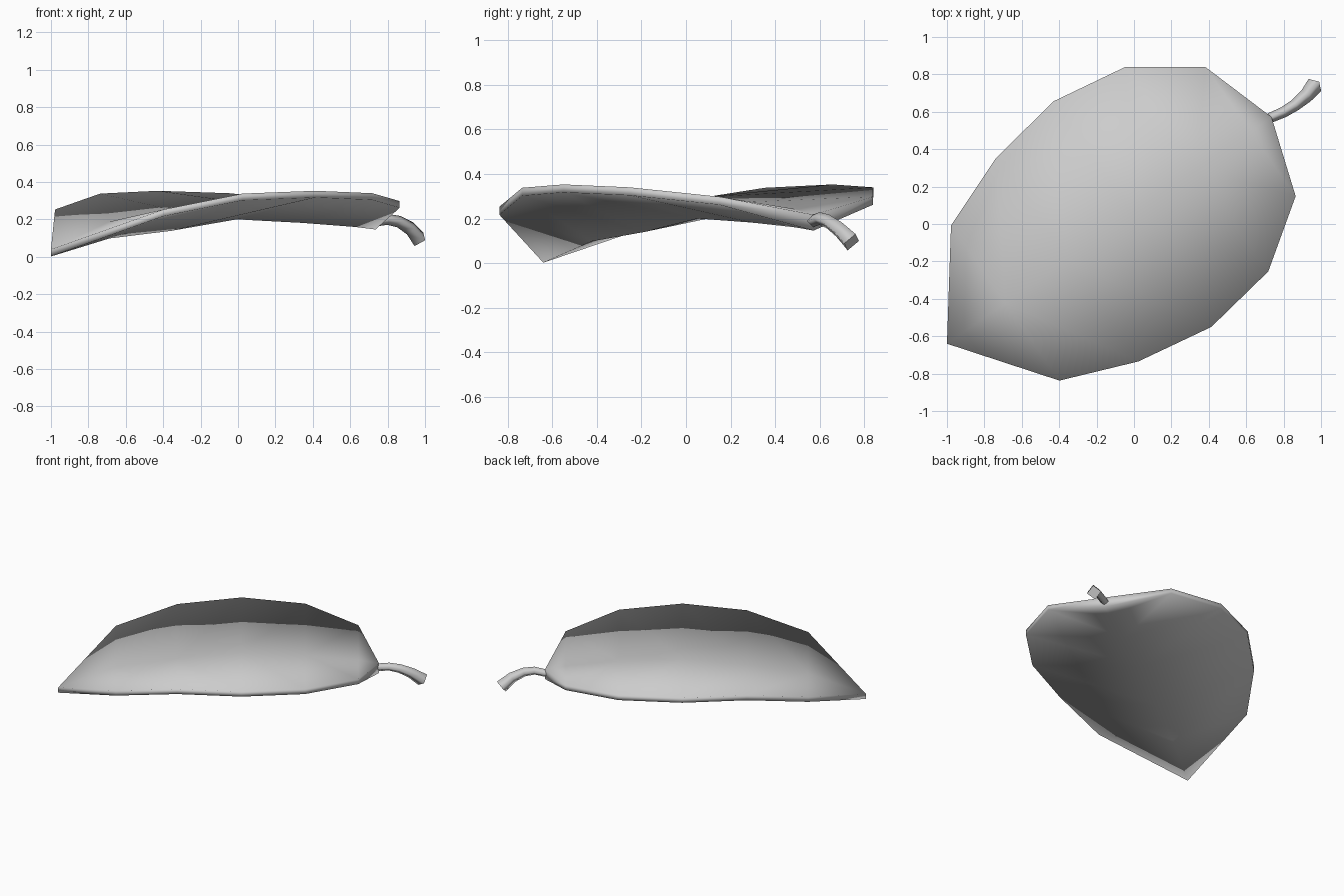
import bpy
import bmesh
from mathutils import Vector

cube = bpy.data.objects.get("Cube")
if cube:
    bpy.data.objects.remove(cube, do_unlink=True)

# Single plain grey
grey = bpy.data.materials.new("plain grey")
grey.use_nodes = True
GREY = (0.604, 0.604, 0.604, 1)
grey.diffuse_color = GREY
grey.node_tree.nodes["Principled BSDF"].inputs["Base Color"].default_value = GREY

# Leaf axis runs diagonally from the tip to the stem joint
tip = Vector((-1.0, -0.64, 0))
joint = Vector((0.735, 0.572, 0))
length = (joint - tip).length
along = (joint - tip).normalized()
across = Vector((-along.y, along.x, 0))
RIM = 0.036

# Distance from tip, half width, rim top, midrib top, midrib underside
stations = [
    (0.38, 0.506, 0.253, 0.188, 0.098),
    (0.785, 0.664, 0.338, 0.252, 0.139),
    (1.21, 0.736, 0.353, 0.294, 0.200),
    (1.63, 0.667, 0.340, 0.275, 0.182),
    (1.98, 0.421, 0.298, 0.242, 0.160),
]


def build_leaf():
    bm = bmesh.new()

    def point(u, v, z):
        return bm.verts.new(tip + along * u + across * v + Vector((0, 0, z)))

    def sheet(tip_z, joint_z, rib_column, drop):
        """One cupped sheet; returns its outline in order."""
        start = point(0, 0, tip_z)
        end = point(length, 0, joint_z)
        rib = [start] + [point(s[0], 0, s[rib_column]) for s in stations] + [end]
        sides = []
        for side in (1, -1):
            rim = [start] + [point(s[0], side * s[1], s[2] - drop) for s in stations] + [end]
            for i in range(len(rib) - 1):
                corners = [rib[i], rim[i], rim[i + 1], rib[i + 1]]
                bm.faces.new(list(dict.fromkeys(corners)))
            sides.append(rim)
        return sides[0] + sides[1][-2:0:-1]

    # Upper and lower sheets joined by the rim, thickest along the midrib
    upper = sheet(0.040, 0.217, 3, 0)
    lower = sheet(0.002, 0.146, 4, RIM)
    n = len(upper)
    for i in range(n):
        j = (i + 1) % n
        bm.faces.new((upper[i], upper[j], lower[j], lower[i]))
    bmesh.ops.recalc_face_normals(bm, faces=bm.faces)
    for face in bm.faces:
        face.smooth = True

    mesh = bpy.data.meshes.new("leaf_blade")
    bm.to_mesh(mesh)
    bm.free()
    mesh.materials.append(grey)
    obj = bpy.data.objects.new("leaf_blade", mesh)
    bpy.context.collection.objects.link(obj)


def build_stem():
    # Drooping four-sided tube, thicker at its cut end
    curve = bpy.data.curves.new("leaf_stem", "CURVE")
    curve.dimensions = "3D"
    curve.bevel_depth = 1.0
    curve.bevel_resolution = 0
    curve.use_fill_caps = True
    path = [
        ((0.725, 0.566, 0.188), 0.027),
        ((0.80, 0.598, 0.200), 0.029),
        ((0.86, 0.635, 0.188), 0.032),
        ((0.92, 0.685, 0.152), 0.038),
        ((0.967, 0.743, 0.094), 0.047),
    ]
    spline = curve.splines.new("POLY")
    spline.points.add(len(path) - 1)
    for p, (co, radius) in zip(spline.points, path):
        p.co = (*co, 1)
        p.radius = radius
    spline.use_smooth = True
    curve.materials.append(grey)
    obj = bpy.data.objects.new("leaf_stem", curve)
    bpy.context.collection.objects.link(obj)


build_leaf()
build_stem()
